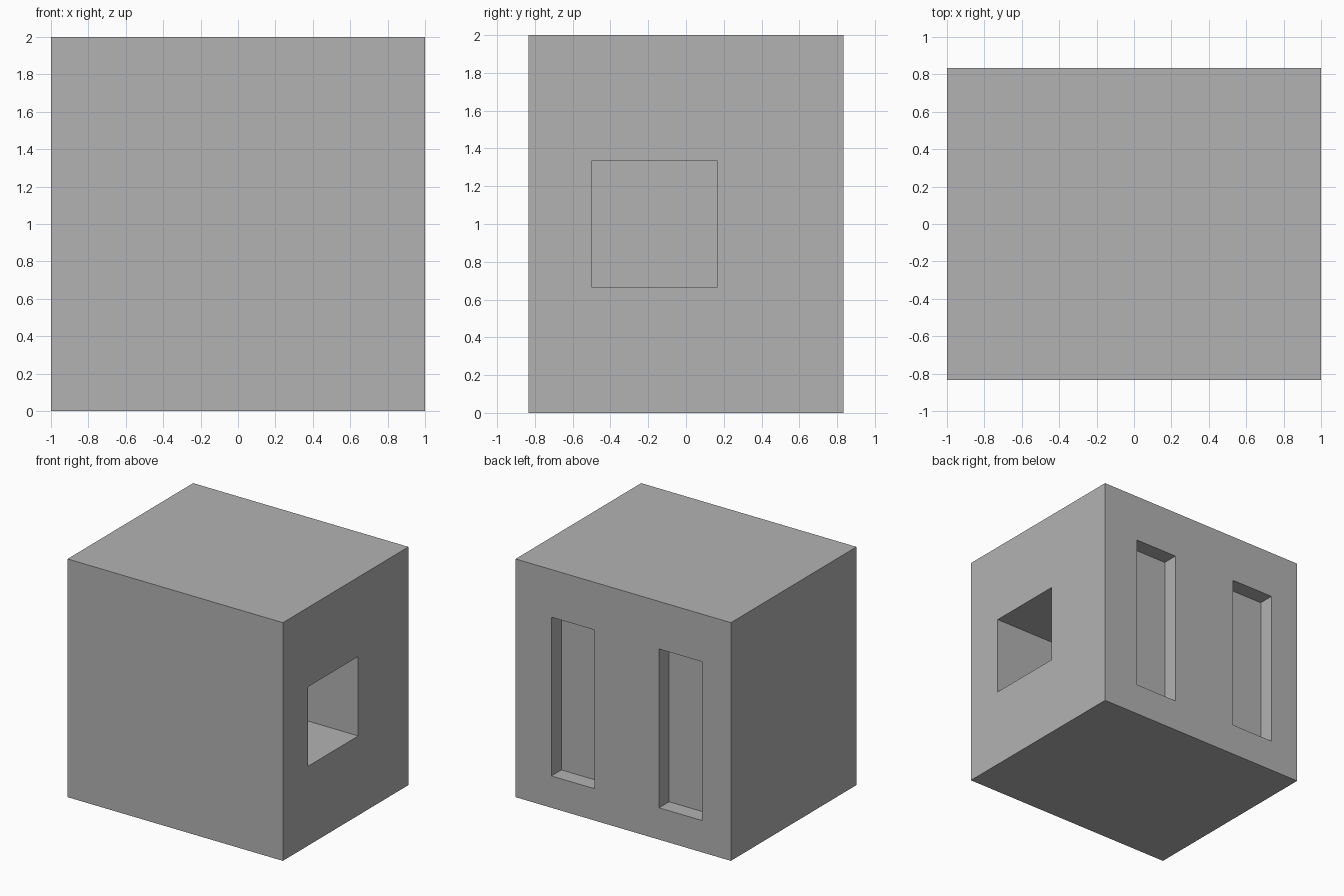
import bpy

default = bpy.data.objects.get("Cube")
if default:
    bpy.data.objects.remove(default, do_unlink=True)

grey = bpy.data.materials.new("plain_grey")
grey.use_nodes = True
colour = (0.45, 0.45, 0.45, 1)
grey.diffuse_color = colour
grey.node_tree.nodes["Principled BSDF"].inputs["Base Color"].default_value = colour


def box(name, low, high):
    """Add a flat-shaded box spanning two opposite corners."""
    centre = [(a + b) / 2 for a, b in zip(low, high)]
    size = [b - a for a, b in zip(low, high)]
    bpy.ops.mesh.primitive_cube_add(size=1, location=centre)
    obj = bpy.context.object
    obj.name = name
    obj.scale = size
    bpy.ops.object.transform_apply(location=True, rotation=False, scale=True)
    obj.data.materials.append(grey)
    return obj


def cut(target, cutter):
    """Subtract a cutter from the target, then remove the cutter."""
    cutter.hide_render = True
    mod = target.modifiers.new(cutter.name, "BOOLEAN")
    mod.operation = "DIFFERENCE"
    mod.solver = "EXACT"
    mod.object = cutter
    bpy.context.view_layer.objects.active = target
    bpy.ops.object.modifier_apply(modifier=mod.name)
    bpy.data.objects.remove(cutter, do_unlink=True)


# Solid block
block = box("block", (-1, -0.833, 0), (1, 0.833, 2))

# Square pocket in the left side
cut(block, box("side_pocket", (0.333, -0.5, 0.667), (1.1, 0.167, 1.333)))

# Two shallow upright slots in the back
for left_edge in (0.267, -0.733):
    cut(block, box("back_slot", (left_edge, 0.7, 0.267), (left_edge + 0.4, 0.9, 1.6)))
